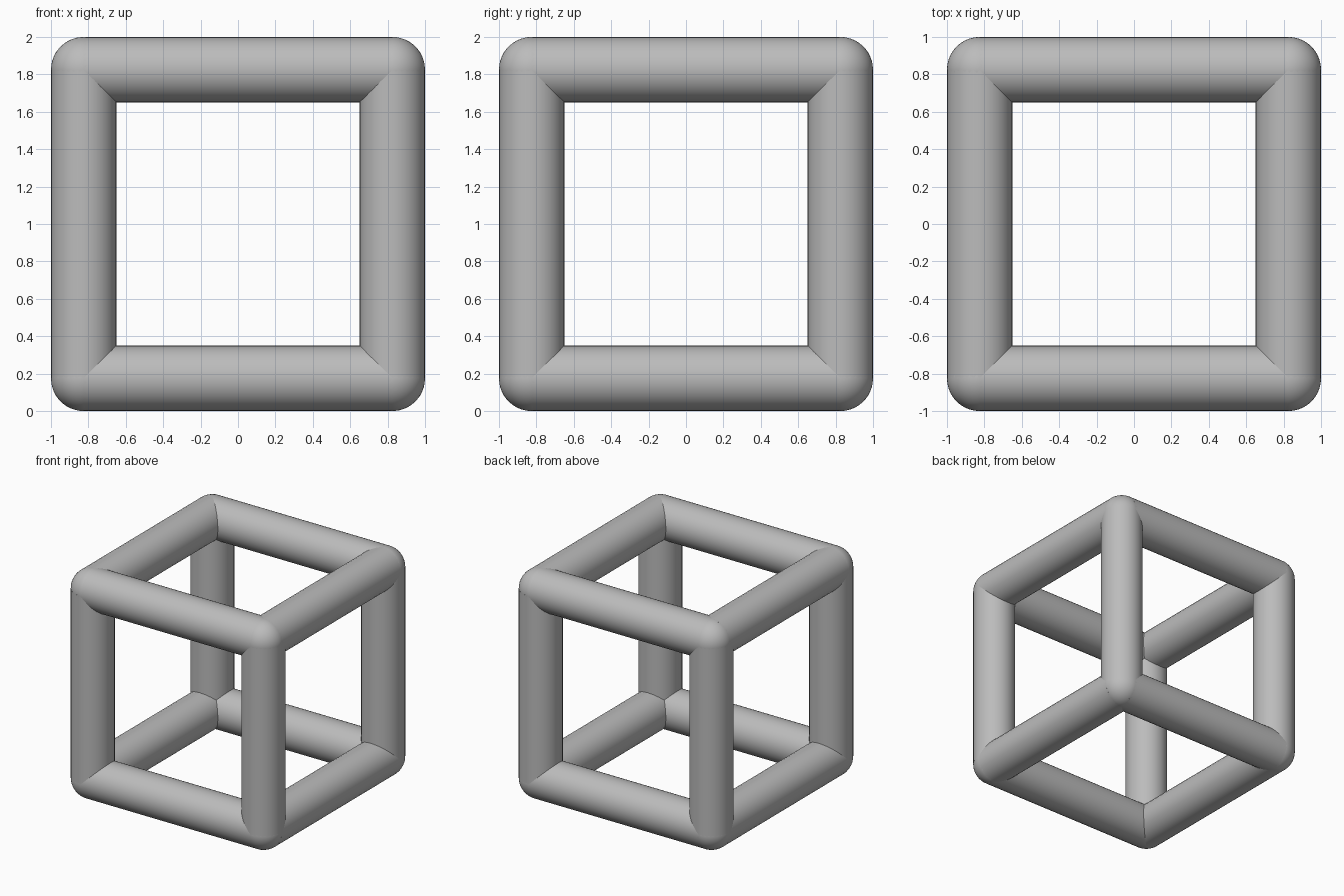
import bpy
from math import pi
from itertools import product

RADIUS = 0.175           # bar thickness
REACH = 1 - RADIUS       # distance from centre to each bar's axis

if "Cube" in bpy.data.objects:
    bpy.data.objects.remove(bpy.data.objects["Cube"], do_unlink=True)

grey = bpy.data.materials.new("plain grey")
grey.use_nodes = True
colour = (0.5, 0.5, 0.5, 1)
grey.diffuse_color = colour
grey.node_tree.nodes["Principled BSDF"].inputs["Base Color"].default_value = colour


def finish(name):
    part = bpy.context.object
    part.name = name
    part.data.materials.append(grey)
    bpy.ops.object.shade_smooth_by_angle()


# Twelve round bars, four along each axis
turns = {"x": (0, pi / 2, 0), "y": (pi / 2, 0, 0), "z": (0, 0, 0)}
for index, (axis, turn) in enumerate(turns.items()):
    for a, b in product((-REACH, REACH), repeat=2):
        place = [a, b]
        place.insert(index, 0)
        place[2] += 1
        bpy.ops.mesh.primitive_cylinder_add(
            vertices=32, radius=RADIUS, depth=2 * REACH,
            location=place, rotation=turn)
        finish(f"bar_{axis}")

# Eight rounded corners
for x, y, z in product((-REACH, REACH), repeat=3):
    bpy.ops.mesh.primitive_ico_sphere_add(
        subdivisions=4, radius=RADIUS, location=(x, y, z + 1))
    finish("corner_ball")
